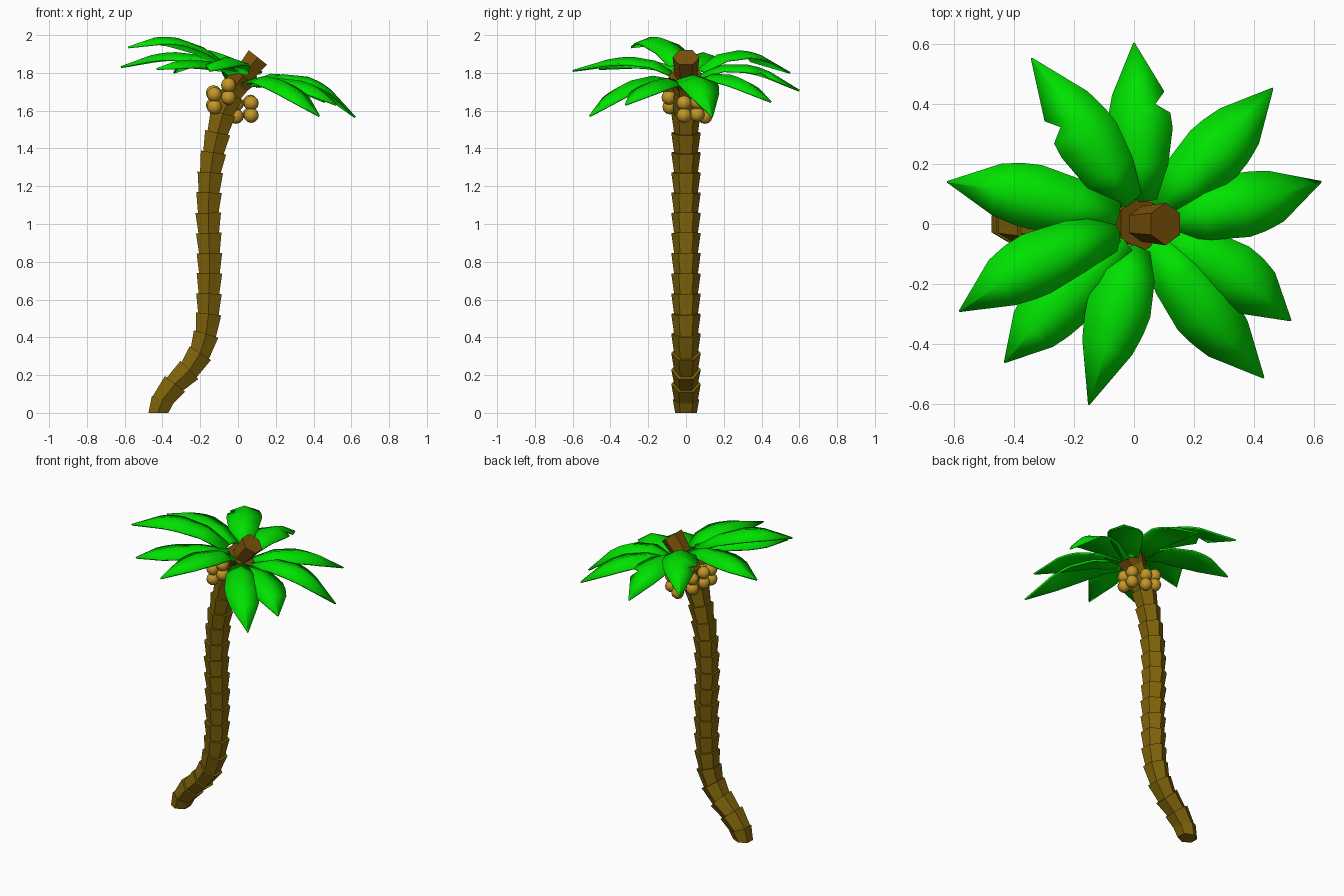
import bpy, bmesh, math
from mathutils import Vector, Matrix

if "Cube" in bpy.data.objects:
    bpy.data.objects.remove(bpy.data.objects["Cube"], do_unlink=True)


def material(name, rgb):
    m = bpy.data.materials.new(name)
    m.use_nodes = True
    m.diffuse_color = (*rgb, 1)
    m.node_tree.nodes["Principled BSDF"].inputs["Base Color"].default_value = (*rgb, 1)
    return m


BARK = material("bark_brown", (0.22, 0.13, 0.003))
WOOD = material("crown_brown", (0.2, 0.085, 0.003))
LEAF = material("leaf_green", (0.0, 0.76, 0.0))
NUT = material("nut_tan", (0.55, 0.31, 0.02))


def finish(name, bm, mats, smooth=None):
    mesh = bpy.data.meshes.new(name)
    bmesh.ops.recalc_face_normals(bm, faces=bm.faces)
    bm.to_mesh(mesh)
    bm.free()
    obj = bpy.data.objects.new(name, mesh)
    bpy.context.collection.objects.link(obj)
    for m in mats:
        mesh.materials.append(m)
    if smooth:
        bpy.ops.object.select_all(action="DESELECT")
        obj.select_set(True)
        bpy.context.view_layer.objects.active = obj
        bpy.ops.object.shade_smooth_by_angle(angle=math.radians(smooth))
    return obj


def segment(bm, a, b, r1, r2):
    """Six-sided flaring piece from a to b with corners on the y axis."""
    w = (b - a).normalized()
    y = Vector((0, 1, 0))
    x = y.cross(w)
    rot = Matrix((x, y, w)).transposed().to_4x4()
    bmesh.ops.create_cone(bm, cap_ends=True, segments=6, radius1=r1, radius2=r2,
                          depth=(b - a).length, matrix=Matrix.Translation((a + b) / 2) @ rot)


# Trunk: flared hexagonal pieces stacked along a bent path
PATH = [(-.435, -.03), (-.41, .05), (-.375, .115), (-.3, .185), (-.225, .26), (-.18, .36),
        (-.157, .48), (-.15, .8), (-.158, 1.05), (-.15, 1.25), (-.125, 1.41), (-.09, 1.56),
        (-.04, 1.68), (.02, 1.775)]
path = [Vector((x, 0, z)) for x, z in PATH]


def resample(points, count):
    lengths = [(b - a).length for a, b in zip(points, points[1:])]
    out, total = [], sum(lengths)
    for i in range(count + 1):
        d = total * i / count
        for a, b, l in zip(points, points[1:], lengths):
            if d <= l + 1e-6:
                out.append(a.lerp(b, d / l))
                break
            d -= l
    return out


bm = bmesh.new()
joints = resample(path, 18)
for i, (a, b) in enumerate(zip(joints, joints[1:])):
    # Each piece sinks a little into the one below, so bends stay closed
    segment(bm, a - (b - a) * .2, b, 0.048 if i == 0 else 0.06, 0.07 if i == 0 else 0.078)
cut = bmesh.ops.bisect_plane(bm, geom=bm.verts[:] + bm.edges[:] + bm.faces[:],
                             plane_co=(0, 0, 0), plane_no=(0, 0, 1), clear_inner=True)
bmesh.ops.edgeloop_fill(bm, edges=[e for e in cut["geom_cut"]
                                   if isinstance(e, bmesh.types.BMEdge)])
finish("trunk", bm, [BARK])

# Crown: a wide collar under the leaves and a stub rising out of them
bm = bmesh.new()
segment(bm, Vector((-.02, 0, 1.72)), Vector((.025, 0, 1.785)), 0.065, 0.095)
segment(bm, Vector((0, 0, 1.75)), Vector((.105, 0, 1.882)), 0.055, 0.071)
finish("crown_stub", bm, [WOOD])

# Leaves: arched blades, given by middle point, tip and torn side
CROWN = Vector((.02, 0, 1.79))
LEAVES = [((-.15, .28, 1.915), (-.34, .55, 1.80), 1),
          ((.02, .32, 1.84), (0, .6, 1.705), -1),
          ((.27, .24, 1.785), (.46, .45, 1.645), 0),
          ((.37, .065, 1.775), (.62, .14, 1.565), 0),
          ((.33, -.17, 1.755), (.52, -.32, 1.63), 0),
          ((.235, -.29, 1.755), (.43, -.51, 1.57), 0),
          ((-.05, -.28, 1.88), (-.15, -.6, 1.81), 0),
          ((-.25, -.26, 1.865), (-.43, -.46, 1.82), 0),
          ((-.32, -.13, 1.98), (-.58, -.29, 1.935), 0),
          ((-.33, .09, 1.905), (-.62, .14, 1.83), 0)]
# Station along the blade, half width, half width on a torn side
STATIONS = [(0, .5, .5), (.25, .84, .84), (.5, 1, 1), (.6, .95, .95), (.65, .9, .5),
            (.73, .8, .8), (1, .01, .01)]
HALF_WIDTH, ARCH = 0.107, 0.036


def leaf(index, mid, tip, torn):
    mid, tip = Vector(mid), Vector(tip)
    out = Vector((mid.x - CROWN.x, mid.y, 0)).normalized()
    base = CROWN + Vector((out.x * .075, out.y * .075, -out.x * .05))
    ctrl = mid * 2 - (base + tip) / 2
    bm = bmesh.new()
    rows = []
    for t, w, w_torn in STATIONS:
        p = base * (1 - t) ** 2 + ctrl * 2 * t * (1 - t) + tip * t * t
        along = ((ctrl - base) * (1 - t) + (tip - ctrl) * t).normalized()
        side = Vector((0, 0, 1)).cross(along).normalized()
        up = along.cross(side)
        row = []
        for u in (-1, 0, 1):
            k = u * (w_torn if u == torn else w)
            row.append(bm.verts.new(p + side * k * HALF_WIDTH - up * ARCH * abs(k)))
        rows.append(row)
    for r, s in zip(rows, rows[1:]):
        for i in range(2):
            bm.faces.new((r[i], r[i + 1], s[i + 1], s[i]))
    obj = finish(f"leaf_{index}", bm, [LEAF], 50)
    mod = obj.modifiers.new("thickness", "SOLIDIFY")
    mod.thickness = 0.01
    mod.offset = 0


for i, spec in enumerate(LEAVES, 1):
    leaf(i, *spec)

# Nuts: two-lobed fruits hanging round the top of the trunk
NUTS = [(-.125, -.085, 1.65), (-.05, -.09, 1.7), (.07, -.01, 1.605),
        (.065, .06, 1.61), (-.01, .1, 1.6), (-.13, 0, 1.66), (-.1, .075, 1.64)]
for i, (x, y, z) in enumerate(NUTS, 1):
    bm = bmesh.new()
    for dz in (.035, -.03):
        bmesh.ops.create_uvsphere(bm, u_segments=8, v_segments=6, radius=.04,
                                  matrix=Matrix.Translation((x, y, z + dz)))
    finish(f"nut_{i}", bm, [NUT], 50)
